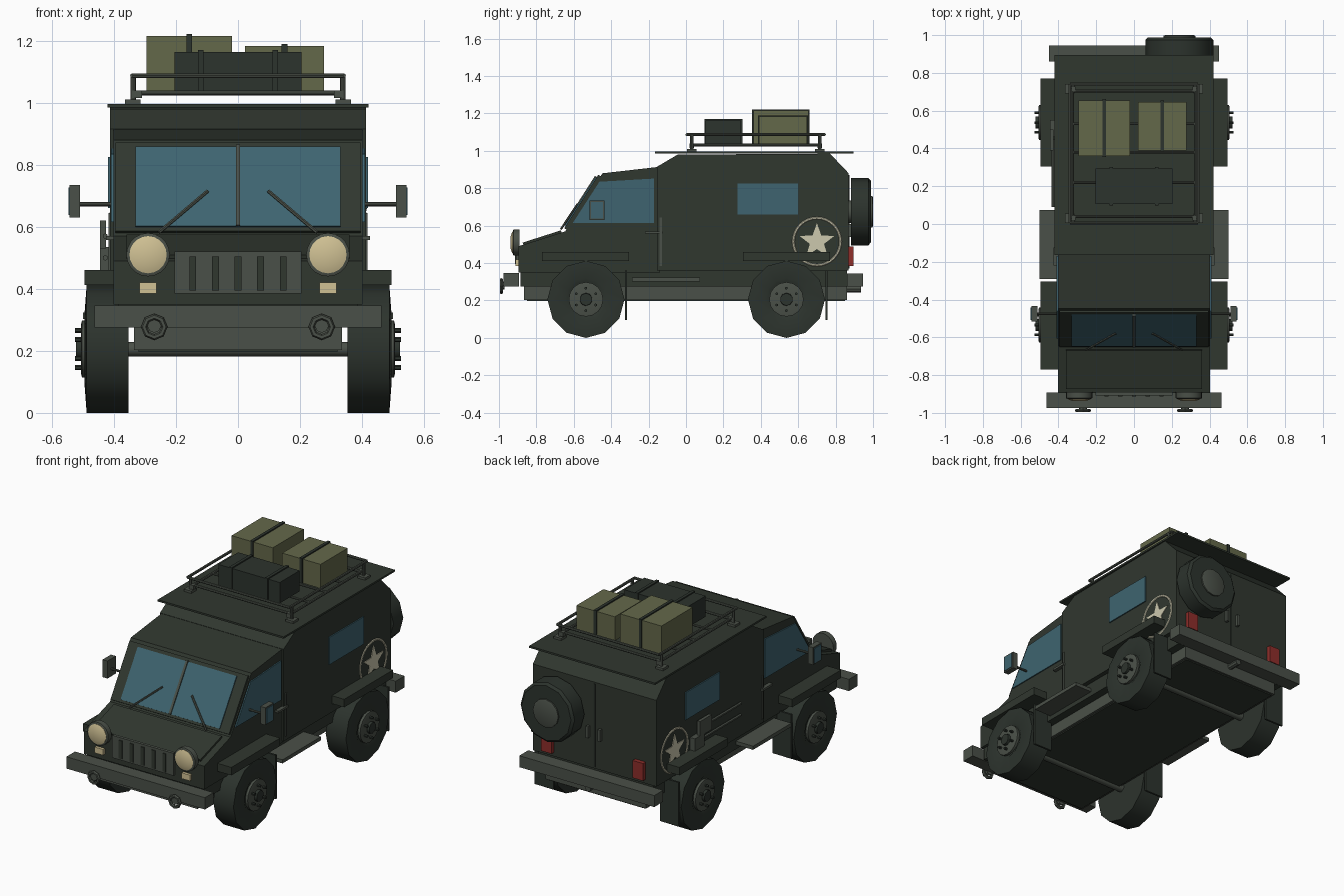
import bpy, bmesh, math
from mathutils import Vector

if "Cube" in bpy.data.objects:
    bpy.data.objects.remove(bpy.data.objects["Cube"])


def material(name, r, g, b):
    lin = [((c / 255 + 0.055) / 1.055) ** 2.4 for c in (r, g, b)]
    m = bpy.data.materials.new(name)
    m.diffuse_color = (*lin, 1)
    m.use_nodes = True
    m.node_tree.nodes["Principled BSDF"].inputs["Base Color"].default_value = m.diffuse_color
    return m


GREEN = material("dark green paint", 48, 55, 47)
GREY = material("grey green metal", 74, 80, 72)
RUBBER = material("black green rubber", 44, 51, 45)
GLASS = material("blue glass", 62, 100, 112)
CREAM = material("cream lamp", 208, 193, 148)
WHITE = material("off white marking", 204, 200, 174)
KHAKI = material("khaki canvas", 100, 104, 74)
RED = material("red lamp", 142, 46, 42)
SIDES = (("right", 1), ("left", -1))


def finish(name, bm, mat, smooth=False):
    bmesh.ops.recalc_face_normals(bm, faces=bm.faces)
    me = bpy.data.meshes.new(name)
    bm.to_mesh(me)
    bm.free()
    me.materials.append(mat)
    ob = bpy.data.objects.new(name, me)
    bpy.context.collection.objects.link(ob)
    if smooth:
        bpy.context.view_layer.objects.active = ob
        ob.select_set(True)
        bpy.ops.object.shade_smooth_by_angle(angle=math.radians(38))
        ob.select_set(False)
    return ob


def prism(name, pts, x0, x1, mat):
    """Extrude a (y, z) outline from x0 to x1."""
    bm = bmesh.new()
    a = [bm.verts.new((x0, y, z)) for y, z in pts]
    b = [bm.verts.new((x1, y, z)) for y, z in pts]
    bm.faces.new(a)
    bm.faces.new(b)
    for i in range(len(pts)):
        j = (i + 1) % len(pts)
        bm.faces.new((a[i], a[j], b[j], b[i]))
    return finish(name, bm, mat)


def box(name, x, y, z, mat):
    return prism(name, [(y[0], z[0]), (y[1], z[0]), (y[1], z[1]), (y[0], z[1])], x[0], x[1], mat)


def slab(name, p, q, lo, hi, x0, x1, mat):
    """Plate lying on the slope p-q, between offsets lo and hi outward."""
    d = Vector((q[0] - p[0], q[1] - p[1])).normalized()
    n = Vector((-d.y, d.x))
    p, q = Vector(p), Vector(q)
    return prism(name, [p + n * lo, q + n * lo, q + n * hi, p + n * hi], x0, x1, mat)


def lathe(name, c, axis, profile, n, mat, smooth=True):
    """Closed solid from (radius, distance) pairs turned about x or y through c."""
    bm = bmesh.new()
    rings = []
    for r, h in profile:
        ring = []
        for i in range(n):
            t = 2 * math.pi * i / n
            u, w = r * math.sin(t), -r * math.cos(t)
            off = (h, u, w) if axis == 'x' else (u, h, w)
            ring.append(bm.verts.new(Vector(c) + Vector(off)))
        rings.append(ring)
    for a, b in zip(rings, rings[1:]):
        for i in range(n):
            j = (i + 1) % n
            bm.faces.new((a[i], a[j], b[j], b[i]))
    bm.faces.new(rings[0])
    bm.faces.new(rings[-1])
    return finish(name, bm, mat, smooth)


def tube(name, p, q, r, mat, n=8):
    p, q = Vector(p), Vector(q)
    bm = bmesh.new()
    bmesh.ops.create_cone(bm, cap_ends=True, segments=n, radius1=r, radius2=r, depth=(q - p).length)
    rot = (q - p).to_track_quat('Z', 'Y').to_matrix().to_4x4()
    rot.translation = (p + q) / 2
    bm.transform(rot)
    return finish(name, bm, mat, True)


def torus(name, c, rot, big, small, mat, n=12, flat=1.0):
    bpy.ops.mesh.primitive_torus_add(location=c, rotation=rot, major_radius=big, minor_radius=small,
                                     major_segments=n, minor_segments=6)
    ob = bpy.context.object
    ob.name = name
    ob.scale.z = flat
    ob.data.materials.append(mat)
    ob.select_set(False)


# Body: cab with bonnet, taller rear body, underbody
prism("cab", [(-.895, .35), (-.895, .49), (-.645, .57), (-.447, .88), (-.14, .915), (-.14, .35)], -.402, .402, GREEN)
prism("rear_body", [(-.155, .36), (-.155, .915), (-.045, .98), (.77, .985), (.87, .88), (.87, .36)], -.412, .412, GREEN)
box("roof_plate", (-.42, .42), (-.165, .895), (.985, .996), GREEN)
box("underbody", (-.385, .385), (-.885, .86), (.275, .36), GREEN)
box("chassis", (-.335, .335), (-.865, .86), (.203, .28), GREY)
box("underpan", (-.32, .32), (-.85, .85), (.196, .203), GREEN)
slab("bonnet_panel", (-.87, .498), (-.665, .5636), 0, .012, -.36, .36, GREEN)

# Windscreen, centre bar and wipers
A, B = Vector((-.645, .57)), Vector((-.447, .88))
P = lambda t: A + (B - A) * t
slab("windscreen_frame", P(.03), P(.95), 0, .014, -.395, .395, GREEN)
slab("windscreen_glass", P(.07), P(.895), .01, .02, -.33, .33, GLASS)
slab("windscreen_bar", P(.07), P(.91), .01, .026, -.007, .007, GREY)
for side, s in SIDES:
    tube(side + "_wiper", (s * .255, -.668, .582), (s * .098, -.58, .715), .006, GREY, 6)

# Grille, lamps and front bumper
box("grille", (-.205, .205), (-.908, -.89), (.385, .52), GREY)
for i in range(5):
    x = (i - 2) * .073
    box("grille_slot", (x - .011, x + .011), (-.913, -.905), (.395, .505), GREEN)
box("front_bumper", (-.462, .462), (-.975, -.893), (.276, .347), GREY)
box("rear_bumper", (-.45, .45), (.86, .945), (.276, .345), GREY)
tube("tow_hitch", (0, .86, .262), (0, .935, .262), .018, GREY)
for side, s in SIDES:
    lathe(side + "_lamp_bezel", (s * .29, 0, .51), 'y', [(.07, -.89), (.07, -.922), (.06, -.926)], 20, GREY)
    lathe(side + "_headlamp", (s * .29, 0, .51), 'y', [(.06, -.91), (.06, -.928), (.035, -.937)], 20, CREAM)
    box(side + "_marker_lamp", (s * .262, s * .318), (-.912, -.89), (.385, .42), CREAM)
    lathe(side + "_tow_mount", (s * .27, 0, .28), 'y', [(.022, -.97), (.022, -.988)], 8, GREY)
    torus(side + "_tow_ring", (s * .27, -.987, .277), (math.pi / 2, 0, 0), .033, .01, GREY, 8)
    box(side + "_tail_lamp", (s * .27, s * .34), (.86, .895), (.385, .49), RED)

# Wheels, axles, mud flaps, fenders
for place, y in (("front", -.535), ("rear", .537)):
    tube(place + "_axle", (-.4, y, .205), (.4, y, .205), .024, GREY, 10)
    for side, s in SIDES:
        n, c = f"{place}_{side}_", (0, y, .206)
        lathe(n + "tire", c, 'x', [(.206, s * .353), (.206, s * .488), (.112, s * .495), (.1, s * .488)], 12, RUBBER)
        lathe(n + "hub", c, 'x', [(.092, s * .48), (.092, s * .503), (.08, s * .506)], 16, GREY)
        lathe(n + "cap", c, 'x', [(.035, s * .5), (.033, s * .522)], 10, RUBBER)
        for k in range(6):
            t = k * math.pi / 3 + math.pi / 6
            yy, zz = y + .06 * math.cos(t), .206 + .06 * math.sin(t)
            tube(n + "bolt", (s * .5, yy, zz), (s * .526, yy, zz), .008, RUBBER, 6)
        box(n + "mud_flap", (s * .355, s * .48), (y + .208, y + .22), (.095, .36), RUBBER)
        y0 = -.77 if y < 0 else .305
        box(n + "fender", (s * .38, s * .495), (y0, y0 + .465), (.412, .46), GREEN)

# Side parts: windows, steps, handles, mirrors, markings
star = []
for k in range(10):
    r, t = (.098 if k % 2 == 0 else .04), math.pi / 2 + k * math.pi / 5
    star.append((.70 + r * math.cos(t), .515 + r * math.sin(t)))
for side, s in SIDES:
    prism(side + "_cab_window", [(-.605, .615), (-.463, .835), (-.17, .852), (-.17, .615)], s * .4, s * .409, GLASS)
    box(side + "_rear_window", (s * .41, s * .419), (.275, .60), (.66, .825), GLASS)
    box(side + "_step", (s * .38, s * .5), (-.29, .075), (.302, .324), GREY)
    box(side + "_door_strip", (s * .41, s * .418), (-.141, -.129), (.385, .645), GREY)
    box(side + "_door_handle", (s * .4, s * .425), (-.22, -.125), (.557, .57), GREY)
    tube(side + "_mirror_arm", (s * .39, -.475, .673), (s * .515, -.475, .673), .007, GREY)
    box(side + "_mirror", (s * .51, s * .543), (-.515, -.435), (.63, .735), GREY)
    box(side + "_mirror_glass", (s * .543, s * .547), (-.507, -.443), (.638, .727), GLASS)
    prism(side + "_star", star, s * .41, s * .416, WHITE)
    torus(side + "_star_ring", (s * .412, .70, .515), (0, math.pi / 2, 0), .126, .007, WHITE, 32, .6)

# Tools on the left wall
for z in (.50, .57):
    tube("tool_handle", (-.428, .09, z), (-.428, .45, z), .009, GREY, 6)
prism("shovel_blade", [(.39, .53), (.50, .53), (.50, .62), (.39, .62)], -.425, -.445, GREY)
box("axe_head", (-.445, -.41), (.46, .55), (.46, .535), GREY)

# Rear doors and spare wheel
box("door_split", (-.004, .004), (.865, .874), (.37, .87), RUBBER)
for x in (-.04, .04):
    box("rear_door_handle", (x - .008, x + .008), (.865, .89), (.54, .61), GREY)
S = (.24, 0, .675)
lathe("spare_mount", S, 'y', [(.06, .86), (.06, .9)], 10, GREY)
lathe("spare_tire", S, 'y', [(.18, .882), (.18, .975), (.165, .988)], 12, RUBBER)
lathe("spare_hub", S, 'y', [(.085, .97), (.085, .996), (.075, 1.0)], 12, GREY)

# Roof rack
for z, x, y0, y1, r in ((1.087, .34, .005, .74, .008), (1.032, .325, .04, .705, .008)):
    for s in (1, -1):
        tube("rack_side_rail", (s * x, y0, z), (s * x, y1, z), r, GREY)
    for y in (y0, y1):
        tube("rack_end_rail", (-x, y, z), (x, y, z), r, GREY)
for y in (.22, .38, .53):
    tube("rack_slat", (-.325, y, 1.032), (.325, y, 1.032), .007, GREY)
for s in (1, -1):
    for y in (.03, .715):
        box("rack_foot", (s * .315, s * .365), (y - .025, y + .025), (.994, 1.01), GREY)
        tube("rack_post", (s * .338, y, 1.0), (s * .338, y, 1.087), .009, GREY)
        box("rack_bracket", (s * .31, s * .338), (y - .012, y + .012), (1.015, 1.04), GREY)


# Luggage with straps
def crate(name, x, y, top, mat, straps):
    box(name, x, y, (1.038, top), mat)
    for sx in straps:
        box(name + "_strap", (sx - .009, sx + .009), (y[0] - .006, y[1] + .006), (1.038, top + .007), RUBBER)


crate("tall_crate", (-.295, -.02), (.36, .655), 1.215, KHAKI, (-.157,))
crate("low_crate", (.022, .278), (.39, .647), 1.183, KHAKI, (.15,))
crate("dark_case", (-.205, .205), (.105, .295), 1.163, RUBBER, (-.12, .12))
